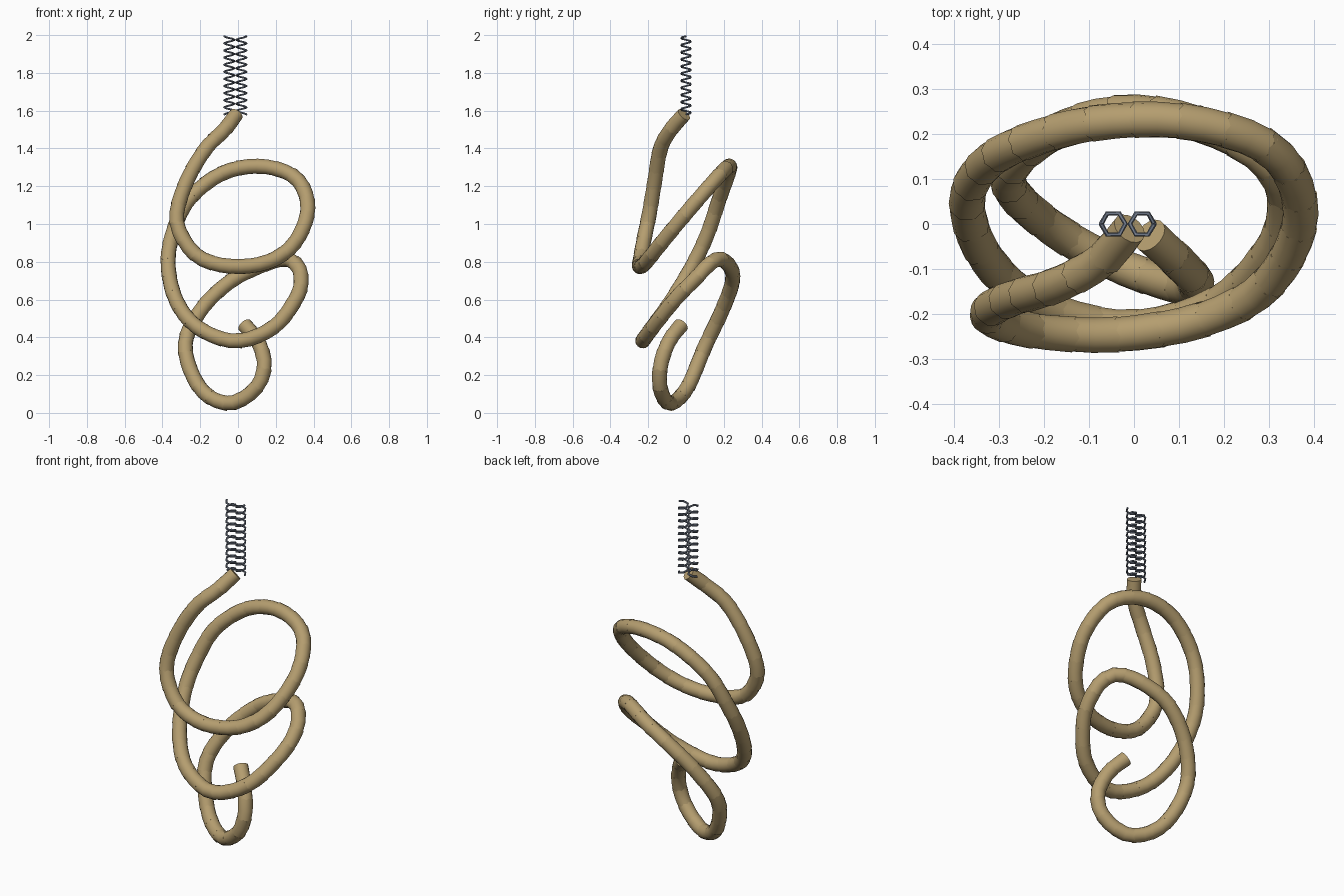
import bpy, bmesh, math
from mathutils import Vector

cube = bpy.data.objects.get("Cube")
if cube:
    bpy.data.objects.remove(cube, do_unlink=True)


def material(name, color):
    m = bpy.data.materials.new(name)
    m.use_nodes = True
    m.diffuse_color = color
    m.node_tree.nodes["Principled BSDF"].inputs["Base Color"].default_value = color
    return m


TAN = material("tan rope", (0.46, 0.34, 0.16, 1))
STEEL = material("blue grey steel", (0.17, 0.20, 0.26, 1))

# Centre line of the hanging rope, top to loose end
PATH = [Vector(p) for p in (
    (-.01, -.01, 1.58), (-.07, -.08, 1.50), (-.17, -.135, 1.40), (-.27, -.165, 1.23),
    (-.325, -.195, 1.05), (-.295, -.22, .93), (-.2, -.24, .82), (-.03, -.245, .775),
    (.16, -.21, .80), (.3, -.13, .90), (.37, .02, 1.08), (.31, .16, 1.24),
    (.13, .225, 1.305), (-.08, .225, 1.27), (-.26, .175, 1.13), (-.345, .115, .95),
    (-.37, .035, .78), (-.325, -.08, .59), (-.21, -.18, .45), (-.01, -.23, .38),
    (.19, -.175, .455), (.31, -.05, .61), (.335, .05, .71), (.31, .12, .785),
    (.24, .18, .815), (.1, .235, .77), (-.05, .245, .69), (-.2, .19, .54),
    (-.28, .1, .35), (-.2, .005, .13), (-.05, -.085, .05), (.09, -.135, .125),
    (.14, -.135, .25), (.105, -.09, .38), (.035, -.025, .465))]


def smooth_path(pts, n=24):
    """Catmull-Rom spline through the points."""
    ext = [2 * pts[0] - pts[1]] + pts + [2 * pts[-1] - pts[-2]]
    out = []
    for a, b, c, d in zip(ext, ext[1:], ext[2:], ext[3:]):
        for i in range(n):
            t = i / n
            out.append(.5 * (2 * b + (c - a) * t + (2 * a - 5 * b + 4 * c - d) * t ** 2
                             + (3 * b - a - 3 * c + d) * t ** 3))
    return out + [pts[-1]]


LINE = smooth_path(PATH)
DIST = [0.0]
for p, q in zip(LINE, LINE[1:]):
    DIST.append(DIST[-1] + (q - p).length)


def at(s):
    """Point at distance s along the rope."""
    s = min(max(s, 0), DIST[-1])
    i = next(k for k in range(1, len(DIST)) if DIST[k] >= s)
    return LINE[i - 1].lerp(LINE[i], (s - DIST[i - 1]) / (DIST[i] - DIST[i - 1]))


def tube(bm, rings):
    """Skin a list of vertex rings and cap both ends."""
    n = len(rings[0])
    loops = [[bm.verts.new(v) for v in r] for r in rings]
    for a, b in zip(loops, loops[1:]):
        for i in range(n):
            bm.faces.new((a[i], a[(i + 1) % n], b[(i + 1) % n], b[i]))
    bm.faces.new(loops[0][::-1])
    bm.faces.new(loops[-1])


def ring(centre, axis, radius, sides, up=Vector((0, 0, 1)), jag=0):
    u = axis.cross(up).normalized()
    v = axis.cross(u)
    return [centre + radius * (u * math.cos(a) + v * math.sin(a)) + axis * jag * (-1) ** i
            for i, a in ((i, math.tau * i / sides) for i in range(sides))]


def finish(name, bm, mat, smooth):
    bmesh.ops.recalc_face_normals(bm, faces=bm.faces)
    me = bpy.data.meshes.new(name)
    bm.to_mesh(me)
    bm.free()
    me.materials.append(mat)
    ob = bpy.data.objects.new(name, me)
    bpy.context.collection.objects.link(ob)
    if smooth:
        bpy.ops.object.select_all(action='DESELECT')
        ob.select_set(True)
        bpy.context.view_layer.objects.active = ob
        bpy.ops.object.shade_smooth_by_angle(angle=math.radians(35))


# Rope: short overlapping sleeves, each with a ragged lip over the next
bm = bmesh.new()
total = DIST[-1]
count = round(total / .1)
step = total / count
for k in range(count):
    s0 = k * step
    s1 = min(s0 + step * 1.1, total)
    rings = []
    for j in range(3):
        s = s0 + (s1 - s0) * j / 2
        axis = (at(s + .02) - at(s - .02)).normalized()
        jag = .004 if j == 2 and k < count - 1 else 0
        rings.append(ring(at(s), axis, .0385 + .001 * j, 16, Vector((.3, .9, .1)), jag))
    tube(bm, rings)
finish("rope", bm, TAN, True)


# Pair of mirrored six-sided coil springs
def spring(name, x, hand, turns=11, radius=.027, low=1.58, high=1.994):
    pts = []
    for i in range(turns * 6 + 1):
        a = math.tau * i / 6
        pts.append(Vector((x + hand * radius * math.cos(a), radius * math.sin(a),
                           low + (high - low) * i / (turns * 6))))
    bm = bmesh.new()
    rings = []
    for i, p in enumerate(pts):
        axis = (pts[min(i + 1, len(pts) - 1)] - pts[max(i - 1, 0)]).normalized()
        rings.append(ring(p, axis, .0055, 6))
    tube(bm, rings)
    finish(name, bm, STEEL, False)


spring("right_spring", -.046, -1)
spring("left_spring", .018, 1)
